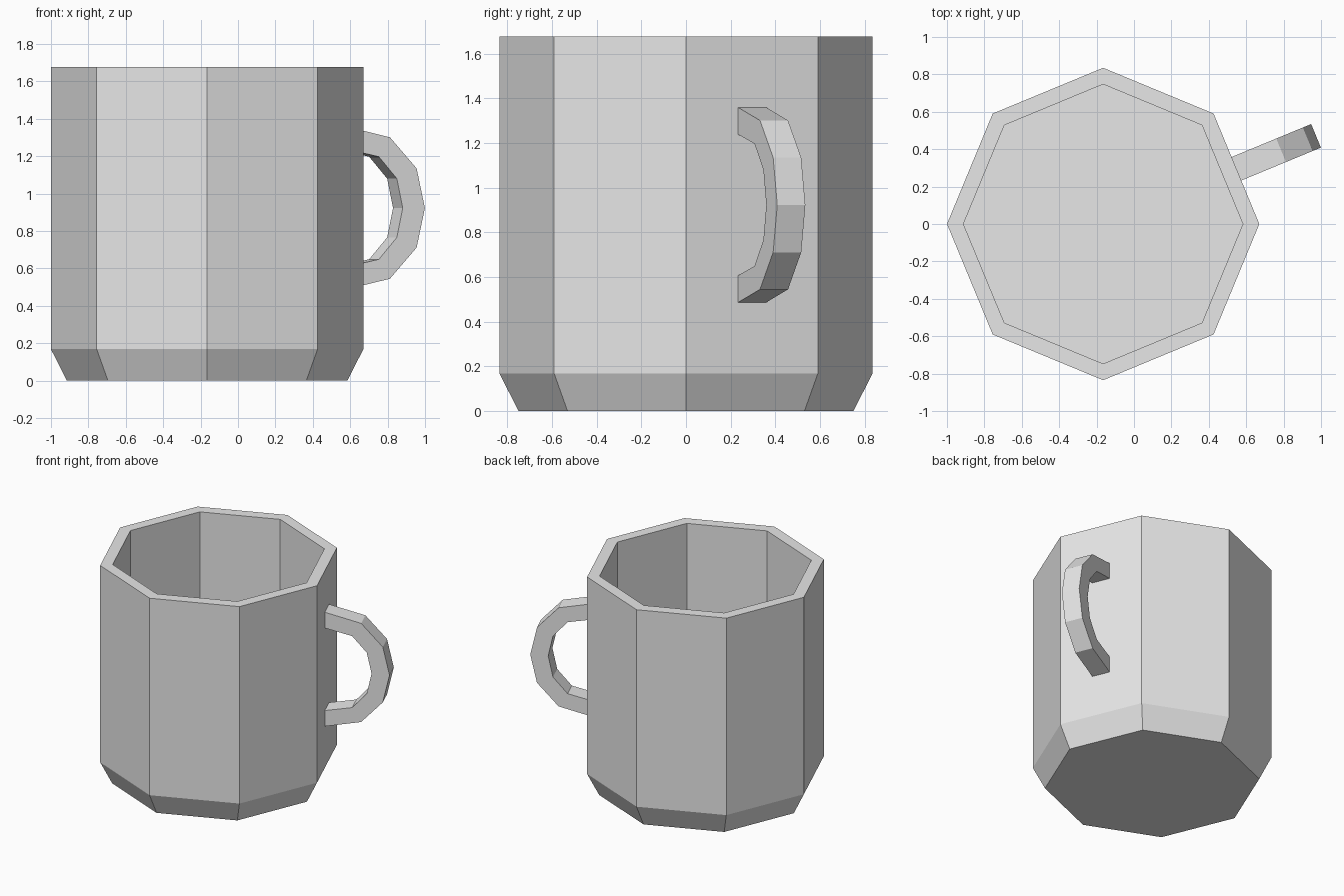
import bpy
import bmesh
from math import radians
from mathutils import Matrix

cube = bpy.data.objects.get("Cube")
if cube:
    bpy.data.objects.remove(cube, do_unlink=True)

SIDES = 8
CENTRE_X = -0.165
MID_Z = 0.923      # handle mirror height
HALF_WIDTH = 0.068

grey = bpy.data.materials.new("light_grey")
grey.use_nodes = True
grey.diffuse_color = (0.8, 0.8, 0.8, 1)
grey.node_tree.nodes["Principled BSDF"].inputs["Base Color"].default_value = grey.diffuse_color


def add_object(name, bm):
    bmesh.ops.recalc_face_normals(bm, faces=bm.faces)
    mesh = bpy.data.meshes.new(name)
    bm.to_mesh(mesh)
    bm.free()
    mesh.materials.append(grey)
    obj = bpy.data.objects.new(name, mesh)
    obj.location.x = CENTRE_X
    bpy.context.collection.objects.link(obj)
    return obj


def bridge(bm, ring_a, ring_b):
    n = len(ring_a)
    for i in range(n):
        j = (i + 1) % n
        bm.faces.new((ring_a[i], ring_a[j], ring_b[j], ring_b[i]))


# Octagonal cup: outer base, chamfer, rim, inner rim, inner floor
bm = bmesh.new()
profile = [(0.75, 0), (0.835, 0.168), (0.835, 1.678), (0.747, 1.678), (0.747, 0.168)]
rings = []
for radius, z in profile:
    rings.append(bmesh.ops.create_circle(
        bm, segments=SIDES, radius=radius, matrix=Matrix.Translation((0, 0, z)))["verts"])
for lower, upper in zip(rings, rings[1:]):
    bridge(bm, lower, upper)
bm.faces.new(rings[0])
bm.faces.new(rings[-1])
add_object("cup_body", bm)

# Handle: square-section arch, upper half mirrored about its middle
outer = [(0.768, 1.361), (1.03, 1.301), (1.184, 1.135), (1.232, MID_Z)]
inner = [(0.768, 1.24), (0.966, 1.197), (1.07, 1.08), (1.104, MID_Z)]


def full_arch(half):
    return half + [(r, 2 * MID_Z - z) for r, z in reversed(half[:-1])]


bm = bmesh.new()
sections = []
for (ro, zo), (ri, zi) in zip(full_arch(outer), full_arch(inner)):
    corners = [(ro, -HALF_WIDTH, zo), (ro, HALF_WIDTH, zo),
               (ri, HALF_WIDTH, zi), (ri, -HALF_WIDTH, zi)]
    sections.append([bm.verts.new(c) for c in corners])
for first, second in zip(sections, sections[1:]):
    bridge(bm, first, second)
bm.faces.new(sections[0])
bm.faces.new(sections[-1])
handle = add_object("handle", bm)
handle.rotation_euler.z = radians(180 / SIDES)
